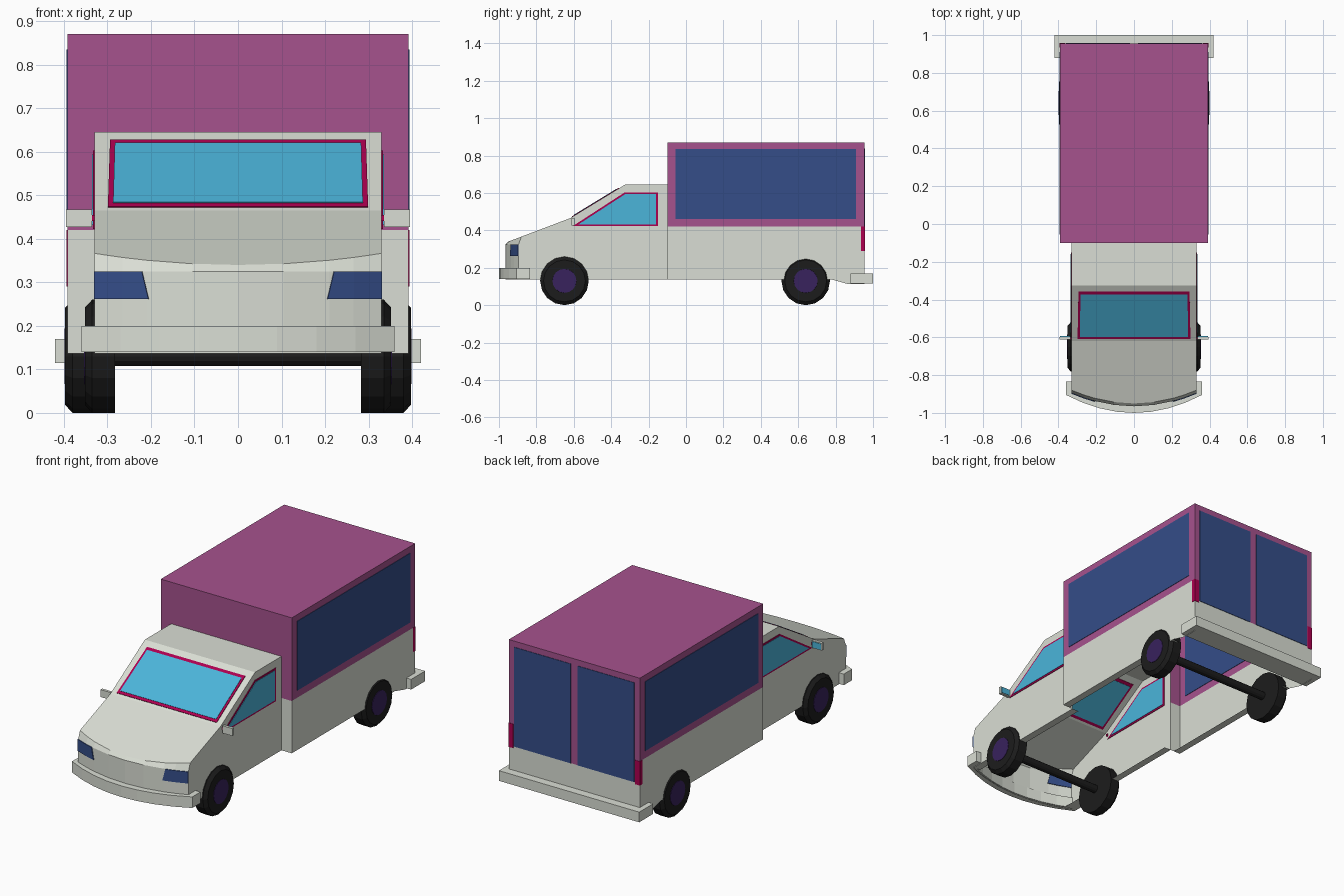
import bpy, bmesh, math

if "Cube" in bpy.data.objects:
    bpy.data.objects.remove(bpy.data.objects["Cube"])

def mat(name, r, g, b):
    m = bpy.data.materials.new(name)
    m.diffuse_color = (r, g, b, 1)
    m.use_nodes = True
    m.node_tree.nodes["Principled BSDF"].inputs["Base Color"].default_value = m.diffuse_color
    return m

PAINT = mat("pale_paint", 0.70, 0.73, 0.66)
MAGENTA = mat("magenta", 0.38, 0.085, 0.27)
BLUE = mat("dark_blue", 0.035, 0.075, 0.25)
GLASS = mat("glass", 0.07, 0.46, 0.70)
TRIM = mat("crimson", 0.42, 0.0, 0.08)
RUBBER = mat("rubber", 0.012, 0.012, 0.012)
HUB = mat("hub_purple", 0.04, 0.016, 0.11)

def mesh(name, verts, faces, m, thick=0):
    me = bpy.data.meshes.new(name)
    me.from_pydata(verts, [], faces)
    bm = bmesh.new()
    bm.from_mesh(me)
    bmesh.ops.remove_doubles(bm, verts=bm.verts, dist=1e-5)
    bmesh.ops.recalc_face_normals(bm, faces=bm.faces)
    bm.to_mesh(me)
    bm.free()
    ob = bpy.data.objects.new(name, me)
    bpy.context.collection.objects.link(ob)
    me.materials.append(m)
    if thick:
        s = ob.modifiers.new("thickness", 'SOLIDIFY')
        s.thickness, s.offset = thick, 0
    return ob

def polys(name, plist, m, thick=0):
    verts, faces = [], []
    for p in plist:
        faces.append(range(len(verts), len(verts) + len(p)))
        verts += p
    return mesh(name, verts, [list(f) for f in faces], m, thick)

def grid(rows, close=False):
    n = len(rows)
    return [[rows[i][j], rows[i][j + 1], rows[(i + 1) % n][j + 1], rows[(i + 1) % n][j]]
            for i in range(n if close else n - 1) for j in range(len(rows[0]) - 1)]

def block(name, x0, x1, y0, y1, z0, z1, m):
    lo, hi = [(x0, y0, z0), (x1, y0, z0)], [(x0, y0, z1), (x1, y0, z1)]
    lo2, hi2 = [(x, y1, z) for x, y, z in lo], [(x, y1, z) for x, y, z in hi]
    rows = [lo, hi, hi2, lo2]
    return polys(name, grid(rows, True) + [[r[k] for r in rows] for k in (0, 1)], m)

def lathe(name, cx, cy, cz, profile, m, n=16):
    rows = [[(cx + x, cy + r * math.cos(2 * math.pi * k / n), cz + r * math.sin(2 * math.pi * k / n))
             for k in range(n + 1)] for x, r in profile]
    return polys(name, grid(rows) + [rows[0][:-1], rows[-1][:-1]], m)

# Cab shell: rows running across the bowed nose
W, BZ = 0.33, 0.137
XS = [-.33, -.265, -.21, -.105, 0, .105, .21, .265, .33]
bow = lambda x, y0, d, w=W: y0 - d * (1 - (x / w) ** 2)
hood_z = lambda y: 0.465 + 0.379 * (y + 0.62)
rows = [[(x, y, z) for x in XS] for y, z in ((-.1, .645), (-.325, .645), (-.62, .465))]
rows.append([(x, bow(x, -.88, .07), hood_z(bow(x, -.88, .07))) for x in XS])
rows += [[(x, bow(x, -.895, .07), z) for x in XS] for z in (.325, BZ)]
sides = [[r[k] for r in rows] + [(rows[0][k][0], -.1, BZ)] for k in (0, -1)]
polys("cab_shell", grid(rows) + sides, PAINT)

# Windscreen on the sloped plane
def screen(name, z0, z1, w0, w1, m, t):
    p = lambda x, z: (x, -.62 + (z - .465) * .295 / .18, z)
    polys(name, [[p(-w0, z0), p(w0, z0), p(w1, z1), p(-w1, z1)]], m, t)
screen("windscreen_frame", .472, .626, .299, .294, TRIM, .006)
screen("windscreen_glass", .480, .617, .287, .283, GLASS, .010)

# Front bumper band
BX = [-.36, -.27, -.18, -.09, 0, .09, .18, .27, .36]
outer = [(-.36, -.835)] + [(x, bow(x, -.905, .095, .36)) for x in BX] + [(.36, -.835)]
inner = [(-.33, -.835)] + [(x * W / .36, bow(x * W / .36, -.885, .075)) for x in BX] + [(.33, -.835)]
rows = [[(x, y, z) for x, y in path] for path, z in
        ((outer, .14), (outer, .2), (inner, .2), (inner, .14))]
polys("front_bumper", grid(rows, True) + [[r[k] for r in rows] for k in (0, -1)], PAINT)

# Cargo box: open underneath and towards the cab
B, Y0, Y1, T = 0.392, -0.1, 0.955, 0.87
def xrect(x, y0, y1, z0, z1):
    return [(x, y0, z0), (x, y1, z0), (x, y1, z1), (x, y0, z1)]
def yrect(y, x0, x1, z0, z1):
    return [(x0, y, z0), (x1, y, z0), (x1, y, z1), (x0, y, z1)]
upper = [[(-B, Y0, T), (B, Y0, T), (B, Y1, T), (-B, Y1, T)],
         yrect(Y1, -B, B, .30, T), yrect(Y0, -B, B, .645, T)]
lower = [yrect(Y1, -B, B, .115, .30)]
for s in (-1, 1):
    upper += [xrect(s * B, Y0, Y1, .42, T), yrect(Y0, s * W, s * B, .42, .645)]
    lower += [yrect(Y0, s * W, s * B, BZ, .42),
              [(s * B, Y0, .42), (s * B, Y0, BZ), (s * B, .78, BZ), (s * B, .87, .112),
               (s * B, Y1, .112), (s * B, Y1, .42)]]
polys("cargo_box_upper", upper, MAGENTA)
polys("cargo_box_lower", lower, PAINT)
block("rear_bumper", -.42, .42, .88, 1.0, .115, .17, PAINT)

# Parts repeated on both sides
for s, tag in ((-1, "left"), (1, "right")):
    # Sill flanges under the walls
    sill = [[(s * x0, y0, BZ), (s * x1, y0, BZ), (s * x1, y1, BZ), (s * x0, y1, BZ)]
            for x0, x1, y0, y1 in ((W - .04, W, -.89, Y0), (B - .04, B, Y0, .78))]
    polys("sill_" + tag, sill, PAINT)

    # Door window
    for name, pts, m, t in (
        ("door_window_frame_", ((-.605, .423), (-.15, .423), (-.15, .603), (-.328, .603)), TRIM, .006),
        ("door_window_glass_", ((-.575, .432), (-.16, .432), (-.16, .594), (-.325, .594)), GLASS, .010)):
        polys(name + tag, [[(s * W, y, z) for y, z in pts]], m, t)

    # Headlight following the nose
    f = lambda x, z: (s * x, bow(x, -.895, .07), z)
    polys("headlight_" + tag, grid([[f(.33, .262), f(.265, .262), f(.205, .262)],
                                    [f(.33, .325), f(.265, .325), f(.220, .325)]]), BLUE, .008)

    # Wing mirror
    a, b = sorted((s * .335, s * .395))
    block("mirror_" + tag, a, b, -.612, -.597, .427, .467, PAINT)
    polys("mirror_glass_" + tag, [yrect(-.596, a + .004, b - .004, .431, .463)], GLASS, .004)
    a, b = sorted((s * .325, s * .345))
    block("mirror_arm_" + tag, a, b, -.61, -.6, .441, .455, TRIM)

    # Cargo panels and tail light
    polys("side_panel_" + tag, [xrect(s * B, -.055, .91, .46, .835)], BLUE, .005)
    polys("rear_door_panel_" + tag, [yrect(Y1, s * .02, s * .36, .30, .838)], BLUE, .005)
    a, b = sorted((s * .365, s * (B + .002)))
    block("tail_light_" + tag, a, b, .935, Y1 + .002, .29, .42, TRIM)

    # Wheels with hubs
    for end, y, x in (("front", -.65, .283), ("rear", .64, .328)):
        lathe(f"{end}_wheel_{tag}", s * x, y, .13,
              [(0, .13), (s * .052, .13), (s * .069, .112)], RUBBER)
        lathe(f"{end}_hub_{tag}", s * x, y, .13, [(s * .06, .066), (s * .071, .064)], HUB)

# Axles
for end, y, x in (("front", -.65, .29), ("rear", .64, .335)):
    lathe(end + "_axle", 0, y, .13, [(-x, .022), (x, .022)], RUBBER, 12)
